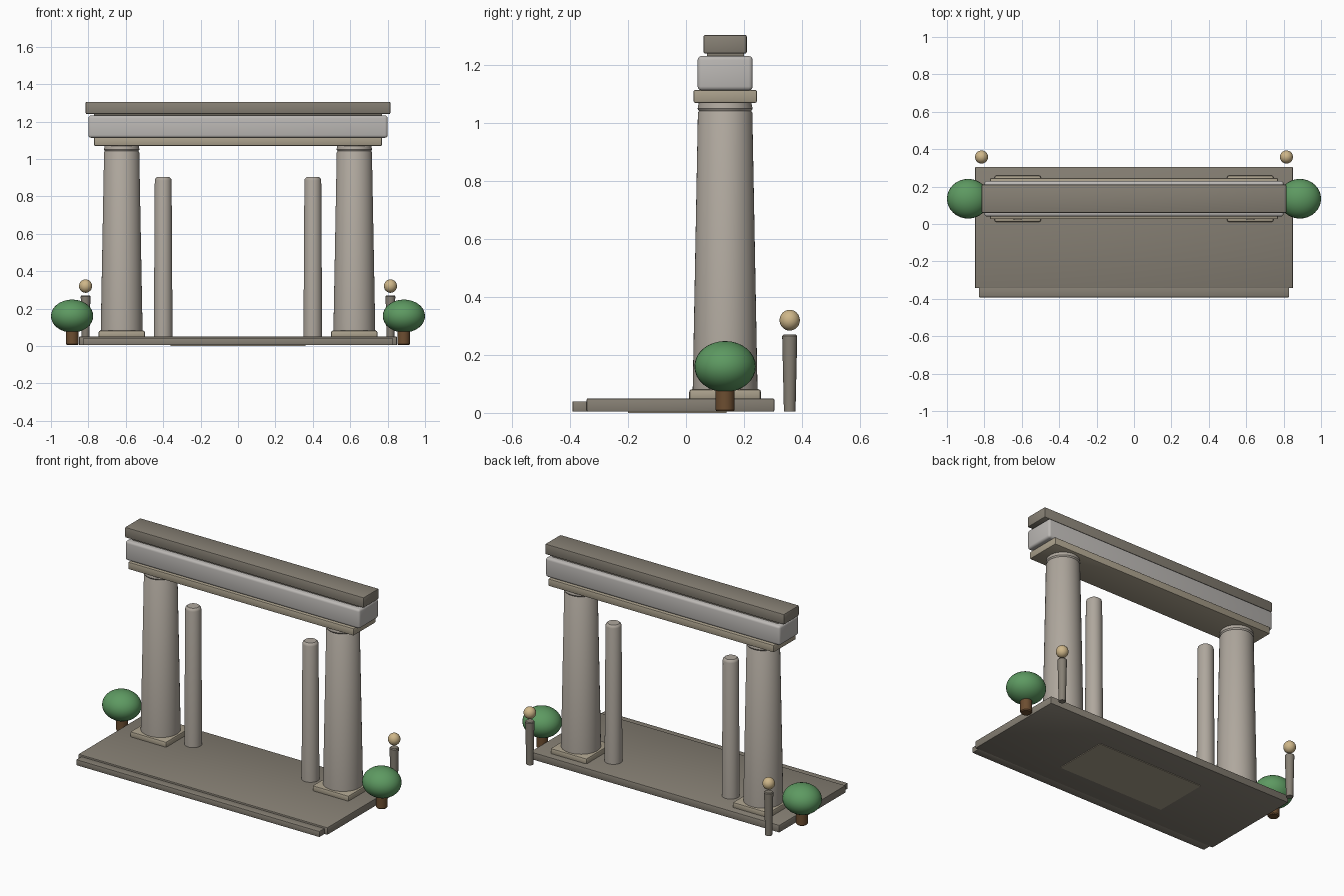
import bpy, bmesh, math

if "Cube" in bpy.data.objects:
    bpy.data.objects.remove(bpy.data.objects["Cube"])


def material(name, rgb):
    m = bpy.data.materials.new(name)
    m.diffuse_color = (*rgb, 1)
    m.use_nodes = True
    m.node_tree.nodes["Principled BSDF"].inputs["Base Color"].default_value = m.diffuse_color
    return m


DARK = material("dark_stone", (0.24, 0.215, 0.175))
STONE = material("column_stone", (0.43, 0.39, 0.34))
TAN = material("tan_stone", (0.40, 0.35, 0.26))
PALE = material("pale_stone", (0.50, 0.48, 0.46))
GREEN = material("leaf_green", (0.11, 0.32, 0.12))
BROWN = material("bark_brown", (0.15, 0.075, 0.03))
GLOBE = material("lamp_cream", (0.62, 0.47, 0.25))


def finish(name, bm, mat, smooth=True):
    bmesh.ops.recalc_face_normals(bm, faces=bm.faces)
    mesh = bpy.data.meshes.new(name)
    bm.to_mesh(mesh)
    bm.free()
    ob = bpy.data.objects.new(name, mesh)
    bpy.context.collection.objects.link(ob)
    mesh.materials.append(mat)
    if smooth:
        bpy.context.view_layer.objects.active = ob
        ob.select_set(True)
        bpy.ops.object.shade_smooth_by_angle(angle=math.radians(35))
        ob.select_set(False)
    return ob


def box(name, lo, hi, mat, bevel=0.005, segments=2):
    bm = bmesh.new()
    bmesh.ops.create_cube(bm, size=1)
    for v in bm.verts:
        v.co = [(a + b) / 2 + c * (b - a) for a, b, c in zip(lo, hi, v.co)]
    if bevel:
        bmesh.ops.bevel(bm, geom=bm.edges[:], offset=bevel, segments=segments,
                        profile=0.5, affect='EDGES')
    return finish(name, bm, mat)


def lathe(name, x, y, profile, mat, sides=32):
    """Closed round solid from (radius, height) rings."""
    bm = bmesh.new()
    rings = [[bm.verts.new((x + r * math.cos(2 * math.pi * i / sides),
                            y + r * math.sin(2 * math.pi * i / sides), z))
              for i in range(sides)] for r, z in profile]
    for a, b in zip(rings, rings[1:]):
        for i in range(sides):
            j = (i + 1) % sides
            bm.faces.new((a[i], a[j], b[j], b[i]))
    bm.faces.new(rings[0])
    bm.faces.new(rings[-1])
    return finish(name, bm, mat)


def ball(name, centre, radii, mat):
    bm = bmesh.new()
    bmesh.ops.create_uvsphere(bm, u_segments=32, v_segments=16, radius=1)
    for v in bm.verts:
        v.co = [c + r * p for c, r, p in zip(centre, radii, v.co)]
    return finish(name, bm, mat)


CY = 0.135  # depth of the colonnade line

# Floor slab, front step and thin panel underneath
box("floor_slab", (-0.85, -0.343, 0.004), (0.85, 0.305, 0.05), DARK)
box("front_step", (-0.83, -0.392, 0.004), (0.83, -0.335, 0.04), DARK, 0.004)
box("underside_panel", (-0.36, -0.2, 0), (0.36, 0.14, 0.02), TAN, 0)

# Stacked beams across the columns
box("lower_beam", (-0.77, 0.026, 1.07), (0.77, 0.245, 1.115), TAN, 0.006)
box("middle_beam", (-0.80, 0.04, 1.113), (0.80, 0.23, 1.232), PALE, 0.014, 3)
box("beam_spacer", (-0.77, 0.072, 1.225), (0.77, 0.2, 1.245), DARK, 0)
box("top_beam", (-0.815, 0.06, 1.24), (0.815, 0.21, 1.305), DARK, 0.007)

for side, s in (("left", -1), ("right", 1)):
    # Main column on its plinth
    x = 0.622 * s
    box(f"plinth_{side}", (x - 0.124, 0.011, 0.04),
        (x + 0.124, 0.259, 0.082), TAN, 0.01)
    lathe(f"main_column_{side}", x, CY,
          [(0.112, 0.075), (0.094, 1.036), (0.09, 1.042), (0.095, 1.05),
           (0.09, 1.075)], STONE, 48)

    # Slim inner column
    lathe(f"inner_column_{side}", 0.4 * s, CY,
          [(0.05, 0.045), (0.045, 0.885), (0.042, 0.895), (0.034, 0.902)], STONE)

    # Round tree
    lathe(f"tree_trunk_{side}", 0.886 * s, CY,
          [(0.028, 0.004), (0.033, 0.01), (0.033, 0.1)], BROWN, 20)
    ball(f"tree_crown_{side}", (0.887 * s, CY, 0.16), (0.113, 0.106, 0.088), GREEN)

    # Lamp post with globe
    lathe(f"lamp_post_{side}", 0.815 * s, 0.358,
          [(0.02, 0.004), (0.026, 0.265), (0.022, 0.27)], DARK, 20)
    ball(f"lamp_globe_{side}", (0.815 * s, 0.358, 0.32), (0.035, 0.035, 0.036), GLOBE)
